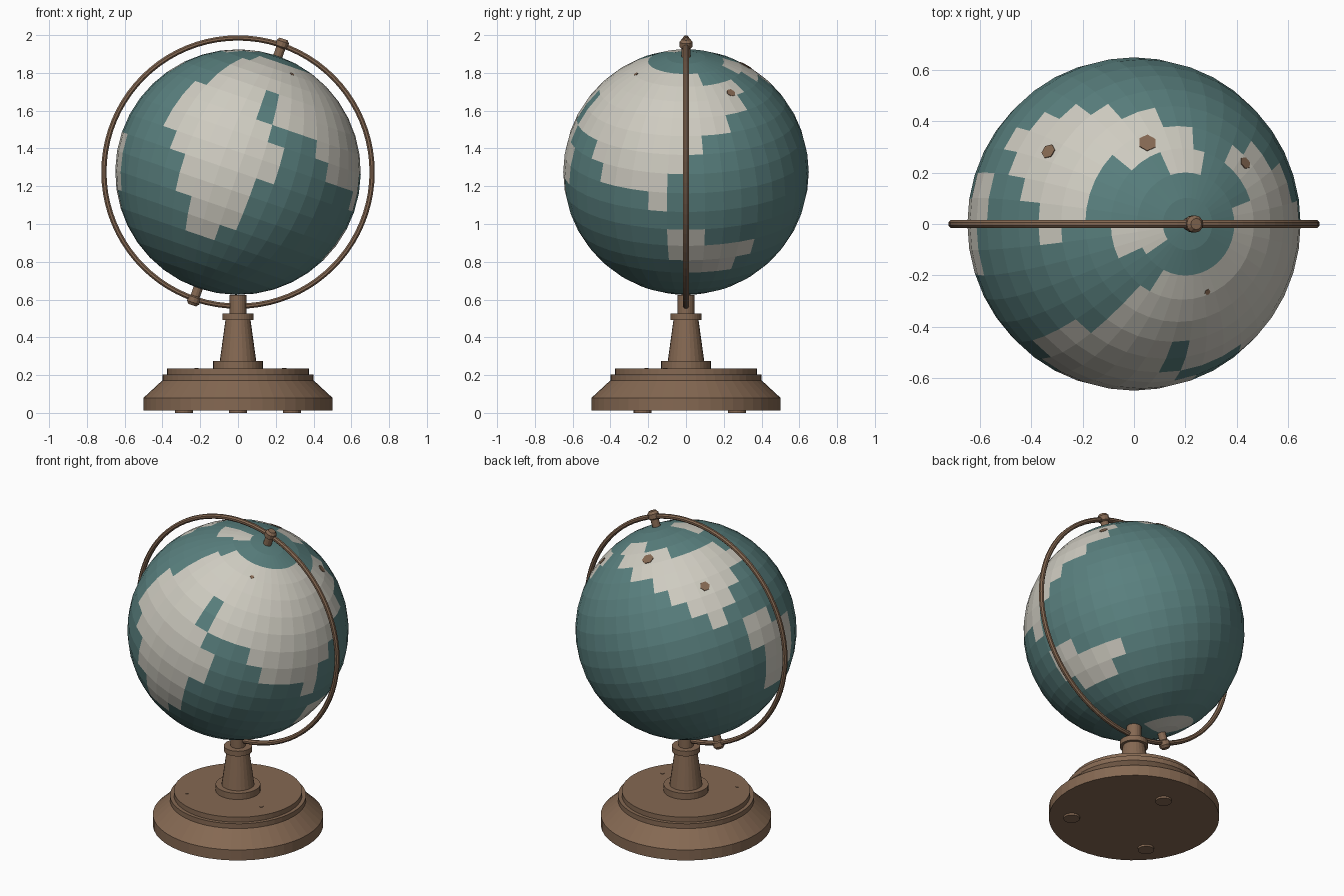
import bpy, bmesh, math
from mathutils import Matrix, Vector

if "Cube" in bpy.data.objects:
    bpy.data.objects.remove(bpy.data.objects["Cube"], do_unlink=True)

CENTRE = Vector((0, 0, 1.275))
RADIUS = 0.65
TILT = Matrix.Rotation(math.radians(19), 4, 'Y')
GLOBE = Matrix.Translation(CENTRE) @ TILT
STEP = math.radians(9)


def make_material(name, rgb):
    mat = bpy.data.materials.new(name)
    mat.use_nodes = True
    mat.diffuse_color = (*rgb, 1)
    mat.node_tree.nodes["Principled BSDF"].inputs["Base Color"].default_value = (*rgb, 1)
    return mat


sea = make_material("sea teal", (0.1, 0.215, 0.21))
land = make_material("land cream", (0.62, 0.6, 0.53))
wood = make_material("brown wood", (0.235, 0.14, 0.085))


def add_object(name, bm, mats, matrix=None):
    mesh = bpy.data.meshes.new(name)
    bmesh.ops.recalc_face_normals(bm, faces=bm.faces)
    bm.to_mesh(mesh)
    bm.free()
    for mat in mats:
        mesh.materials.append(mat)
    obj = bpy.data.objects.new(name, mesh)
    bpy.context.collection.objects.link(obj)
    if matrix:
        obj.matrix_world = matrix
    return obj


def lathe(name, profile, matrix=None, sides=48):
    """Spin (radius, height) points around z into a closed turned solid."""
    bm = bmesh.new()
    rings = []
    for r, z in profile:
        rings.append([bm.verts.new((r * math.cos(math.tau * i / sides),
                                    r * math.sin(math.tau * i / sides), z))
                      for i in range(sides)])
    for low, high in zip(rings, rings[1:]):
        for i in range(sides):
            j = (i + 1) % sides
            bm.faces.new((low[i], low[j], high[j], high[i]))
    bm.faces.new(rings[0])
    bm.faces.new(rings[-1])
    return add_object(name, bm, [wood], matrix)


# Globe: land spans per latitude band, counted in columns eastward from the front
LAND = {
    1: [(-10, -6)],
    2: [(-10, -7), (-3, 12), (18, 22)],
    3: [(-4, 16), (19, 25)],
    4: [(-4, 15), (21, 30)],
    5: [(-4, 0), (1, 13), (23, 31)],
    6: [(-5, 0), (1, 11), (24, 29)],
    7: [(-5, 1), (4, 10), (25, 28)],
    8: [(-5, 2), (5, 9), (26, 27)],
    9: [(-4, 2), (8, 9), (28, 30)],
    10: [(-3, 1), (28, 32)],
    11: [(-3, 1), (9, 11), (29, 32)],
    12: [(-2, 1), (9, 14), (29, 32)],
    13: [(-2, 0), (10, 13), (29, 31)],
    18: [(12, 28)],
    19: [(12, 28)],
}


def is_land(point):
    row = int(math.acos(point.z / point.length) / STEP)
    col = math.floor(math.atan2(point.x, -point.y) / STEP) % 40
    return any(a <= c < b for a, b in LAND.get(row, []) for c in (col, col - 40))


bm = bmesh.new()
bmesh.ops.create_uvsphere(bm, u_segments=40, v_segments=20, radius=RADIUS)
for face in bm.faces:
    face.material_index = int(is_land(face.calc_center_median()))
add_object("globe", bm, [sea, land], GLOBE)

# Small flat mountain marks on the land: latitude, longitude, radius
for lat, lon, size in [(58, -157, 0.036), (32, -121, 0.03), (56, 131, 0.025), (64, 21, 0.012)]:
    a, b = math.radians(lat), math.radians(lon)
    out = Vector((math.cos(a) * math.sin(b), -math.cos(a) * math.cos(b), math.sin(a)))
    place = Matrix.Translation(out * RADIUS) @ out.to_track_quat('Z', 'Y').to_matrix().to_4x4()
    lathe("mountain_mark", [(size, -0.003), (size, 0.001)], GLOBE @ place, 6)

# Meridian ring standing in the xz plane
bm = bmesh.new()
tube = [bm.verts.new((0.71 + 0.015 * math.cos(math.tau * (i + 0.5) / 8),
                      0.016 * math.sin(math.tau * (i + 0.5) / 8), 0)) for i in range(8)]
edges = [bm.edges.new((tube[i], tube[(i + 1) % 8])) for i in range(8)]
bmesh.ops.spin(bm, geom=tube + edges, cent=(0, 0, 0), axis=(0, 1, 0),
               angle=math.tau, steps=80, use_merge=True)
bmesh.ops.remove_doubles(bm, verts=bm.verts, dist=0.0005)
add_object("meridian_ring", bm, [wood], Matrix.Translation(CENTRE))

# Axis pins with knobs at both poles
for name, turn in (("north_pin", 0), ("south_pin", math.pi)):
    lathe(name, [(0.025, 0.63), (0.025, 0.695), (0.034, 0.702), (0.034, 0.73), (0.022, 0.745)],
          GLOBE @ Matrix.Rotation(turn, 4, 'Y'), 12)

# Turned base and stem
lathe("base", [(0.5, 0.012), (0.5, 0.08), (0.405, 0.168), (0.4, 0.172), (0.4, 0.203),
               (0.377, 0.203), (0.377, 0.235)])
lathe("stem_foot", [(0.132, 0.23), (0.132, 0.275)], sides=32)
lathe("stem", [(0.097, 0.27), (0.066, 0.495)], sides=24)
lathe("stem_collar", [(0.083, 0.492), (0.083, 0.525)], sides=32)
lathe("stem_post", [(0.044, 0.52), (0.044, 0.625)], sides=24)

# Three feet under the base
for x, y in ((0, 0.27), (0.285, -0.23), (-0.285, -0.23)):
    lathe("foot", [(0.048, 0), (0.048, 0.015)], Matrix.Translation((x, y, 0)), 16)

# Tiny nail heads on the base top
for x, y in ((0.245, -0.11), (-0.22, -0.21)):
    lathe("nail_head", [(0.011, 0.23), (0.011, 0.238)], Matrix.Translation((x, y, 0)), 8)
